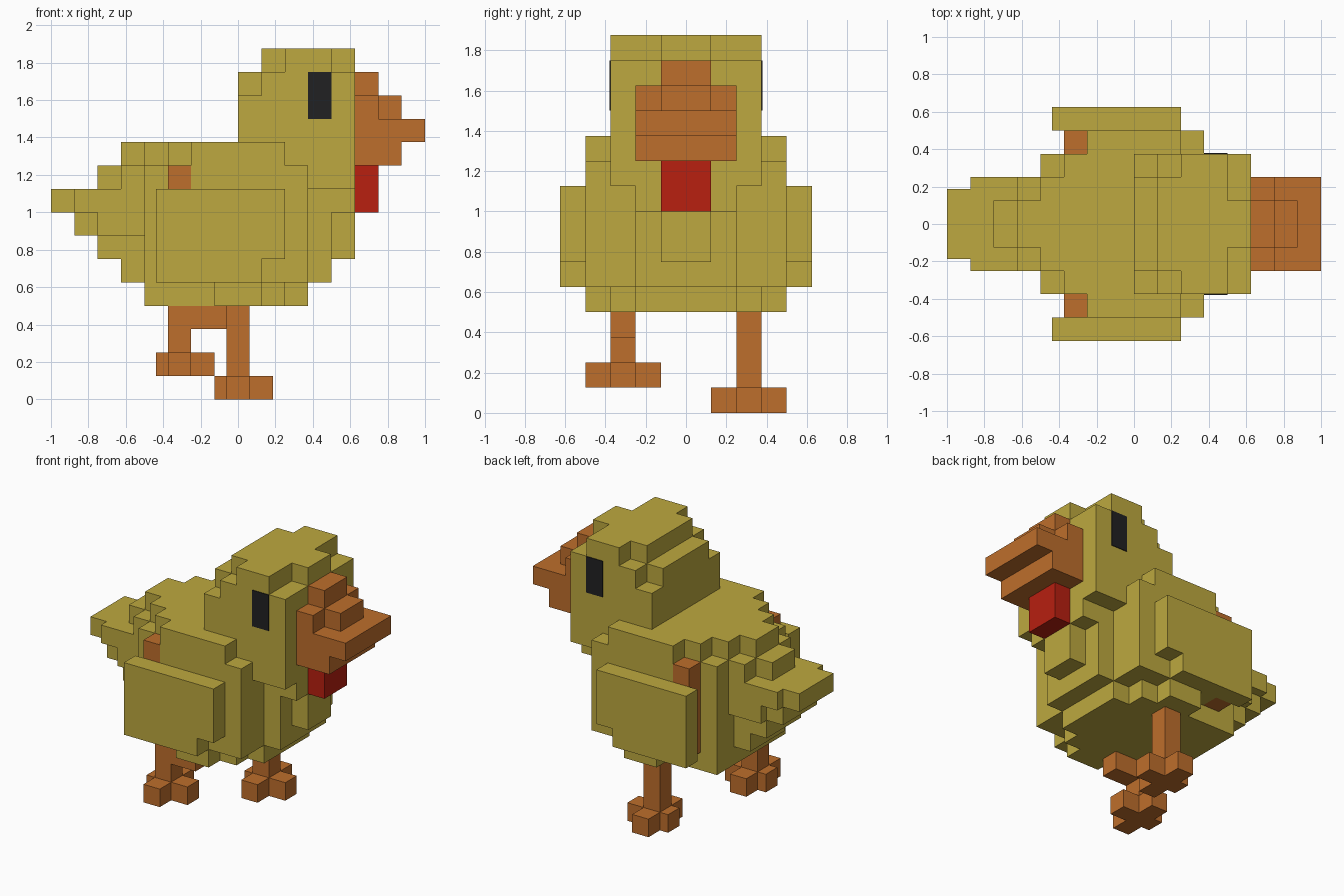
import bpy, bmesh
from mathutils import Vector

cube = bpy.data.objects.get("Cube")
if cube:
    bpy.data.objects.remove(cube, do_unlink=True)

U = 1 / 16  # every block sits on a sixteenth grid


def material(name, rgb):
    m = bpy.data.materials.new(name)
    m.use_nodes = True
    m.diffuse_color = (*rgb, 1)
    bsdf = next(n for n in m.node_tree.nodes if n.type == 'BSDF_PRINCIPLED')
    bsdf.inputs["Base Color"].default_value = (*rgb, 1)
    bsdf.inputs["Roughness"].default_value = 0.9
    return m


YELLOW = material("mustard yellow", (0.51, 0.395, 0.05))
ORANGE = material("burnt orange", (0.515, 0.156, 0.025))
RED = material("wattle red", (0.48, 0.014, 0.005))
BLACK = material("eye black", (0.015, 0.015, 0.016))


def blocks(name, mat, boxes):
    """Merge boxes (x0, x1, y0, y1, z0, z1) into one outer skin without inner faces."""
    cuts = [sorted({b[i] for b in boxes} | {b[i + 1] for b in boxes}) for i in (0, 2, 4)]
    filled = set()
    for b in boxes:
        ranges = [range(cuts[a].index(b[2 * a]), cuts[a].index(b[2 * a + 1])) for a in range(3)]
        filled |= {(i, j, k) for i in ranges[0] for j in ranges[1] for k in ranges[2]}
    bm = bmesh.new()
    for cell in sorted(filled):
        for axis in range(3):
            for side in (0, 1):
                neighbour = list(cell)
                neighbour[axis] += 2 * side - 1
                if tuple(neighbour) in filled:
                    continue
                u, v = (axis + 1) % 3, (axis + 2) % 3
                corners = []
                for du, dv in ((0, 0), (1, 0), (1, 1), (0, 1)):
                    idx = list(cell)
                    idx[axis] += side
                    idx[u] += du
                    idx[v] += dv
                    corners.append(bm.verts.new(Vector([cuts[a][idx[a]] for a in range(3)]) * U))
                bm.faces.new(corners if side else corners[::-1])
    bmesh.ops.remove_doubles(bm, verts=bm.verts[:], dist=1e-5)
    bmesh.ops.dissolve_limit(bm, angle_limit=0.01, verts=bm.verts[:], edges=bm.edges[:])
    mesh = bpy.data.meshes.new(name)
    bm.to_mesh(mesh)
    bm.free()
    mesh.materials.append(mat)
    obj = bpy.data.objects.new(name, mesh)
    bpy.context.collection.objects.link(obj)
    return obj


def centred(name, mat, rows):
    """Rows are (x0, x1, half width, z0, z1), symmetric about y = 0."""
    return blocks(name, mat, [(x0, x1, -h, h, z0, z1) for x0, x1, h, z0, z1 in rows])


# Body: stepped belly, sides, chest and back
centred("body", YELLOW, [
    (-2, 2, 8, 8, 10), (-8, 4, 6, 8, 10), (-8, 6, 4, 8, 10),
    (-4, 6, 8, 10, 20), (-8, 6, 6, 10, 20), (-8, 8, 4, 10, 18), (4, 10, 2, 12, 18),
    (-4, 4, 8, 20, 22), (-6, 4, 6, 20, 22), (-8, 4, 4, 20, 22), (-10, 4, 2, 20, 22),
])

# Tail: stepped fan behind the body
centred("tail", YELLOW, [
    (-10, -8, 3, 10, 12), (-12, -8, 3, 12, 14),
    (-12, -8, 4, 14, 16), (-14, -8, 3, 14, 16),
    (-14, -8, 4, 16, 18), (-16, -8, 3, 16, 18),
    (-10, -8, 4, 18, 20), (-12, -8, 2, 18, 20),
])

# Head: rounded off by steps at the crown, nape and throat
centred("head", YELLOW, [
    (0, 10, 6, 18, 26), (6, 10, 4, 16, 18),
    (2, 10, 6, 26, 28), (0, 10, 4, 26, 28),
    (4, 8, 6, 28, 30), (2, 8, 4, 28, 30), (2, 10, 2, 28, 30),
])

# Beak and wattle
centred("beak", ORANGE, [
    (10, 14, 4, 20, 22), (10, 16, 4, 22, 24),
    (10, 12, 4, 24, 26), (10, 14, 2, 24, 26), (10, 12, 2, 26, 28),
])
centred("wattle", RED, [(10, 12, 2, 16, 20)])

# Paired wings, flank stripes and eyes
for side, s in (("left", 1), ("right", -1)):
    def across(a, b):
        return tuple(sorted((s * a, s * b)))
    blocks(side + "_wing", YELLOW, [(-7, 4, *across(8, 10), 12, 18),
                                    (-7, 2, *across(8, 10), 10, 12)])
    blocks(side + "_flank_stripe", ORANGE, [(-6, -4, *across(6, 8), 10, 20)])
    blocks(side + "_eye", BLACK, [(6, 8, *across(6, 6.08), 24, 28)])


def foot(x, y, z):
    """Cross-shaped foot with a short heel toe."""
    return [(x - 2, x + 3, y - 1, y + 1, z, z + 2), (x - 1, x + 1, y - 3, y + 3, z, z + 2)]


# Legs: one planted, one lifted and bent back
blocks("planted_leg", ORANGE, foot(0, 5, 0) + [(-1, 1, 4, 6, 0, 8)])
blocks("lifted_leg", ORANGE, foot(-5, -5, 2) + [(-6, -4, -6, -4, 2, 8), (-6, -1, -6, -4, 6, 8)])
